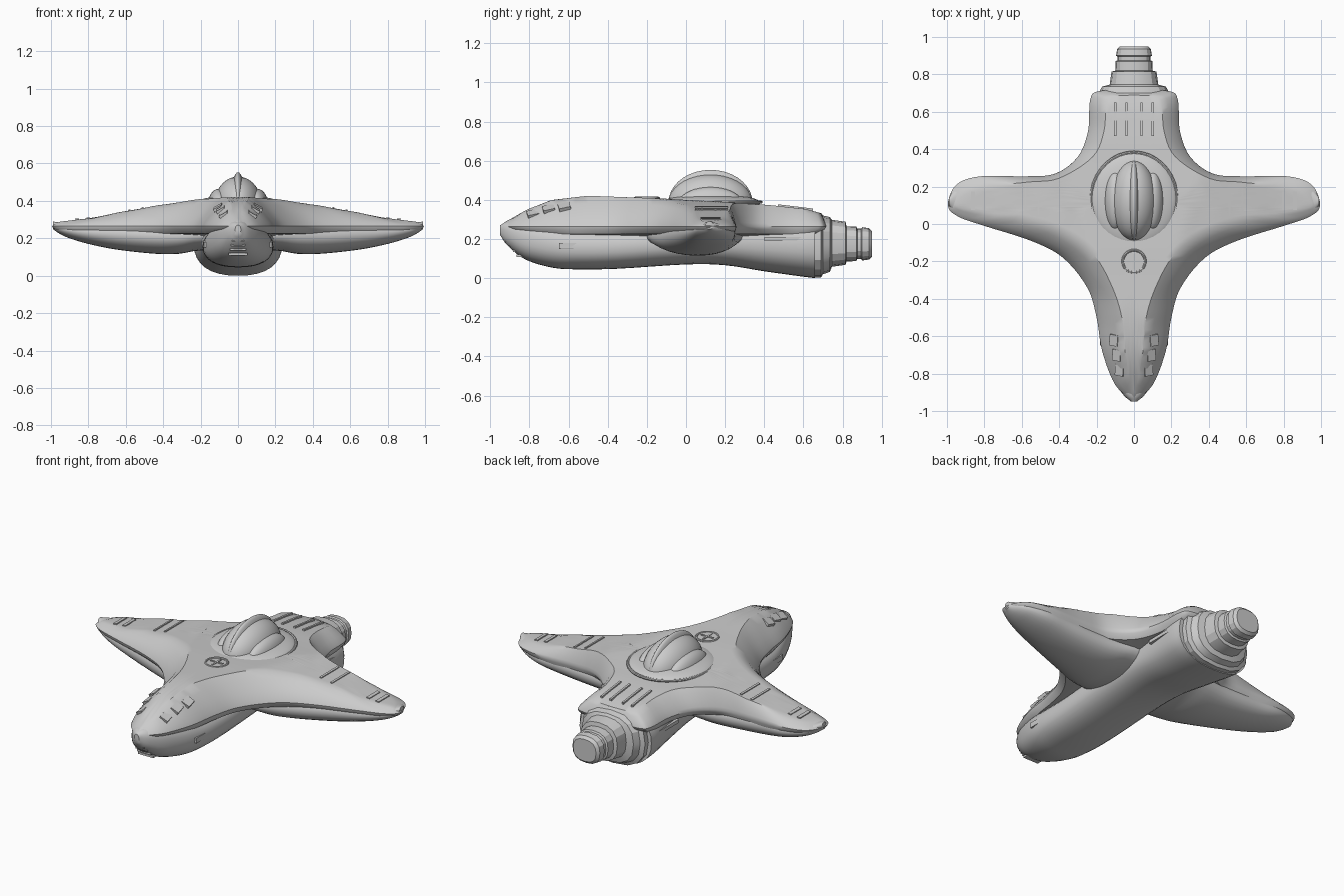
import bpy, bmesh, math
from mathutils import Vector

if "Cube" in bpy.data.objects:
    bpy.data.objects.remove(bpy.data.objects["Cube"])


def interp(tab, v):
    if v <= tab[0][0]:
        return tab[0][1]
    for (a, p), (b, q) in zip(tab, tab[1:]):
        if v <= b:
            t = (v - a) / (b - a)
            t = t * t * (3 - 2 * t) * 0.4 + t * 0.6
            return p + (q - p) * t
    return tab[-1][1]


def spline(pts, n):
    # Catmull-Rom through the points
    P = [Vector(p) for p in pts]
    P = [P[0] * 2 - P[1]] + P + [P[-1] * 2 - P[-2]]
    out = []
    for i in range(1, len(P) - 2):
        a, b, c, d = P[i - 1:i + 3]
        for k in range(n):
            t = k / n
            out.append(0.5 * (2 * b + (c - a) * t + (2 * a - 5 * b + 4 * c - d) * t * t
                              + (3 * b - a - 3 * c + d) * t ** 3))
    out.append(P[-2])
    return out


def loft(name, rings, angle=35):
    bm = bmesh.new()
    vr = [[bm.verts.new(p) for p in r] for r in rings]
    n = len(vr[0])
    for a, b in zip(vr, vr[1:]):
        for i in range(n):
            j = (i + 1) % n
            bm.faces.new((a[i], a[j], b[j], b[i]))
    bm.faces.new(vr[0])
    bm.faces.new(vr[-1])
    bmesh.ops.remove_doubles(bm, verts=bm.verts, dist=0.0002)
    bmesh.ops.recalc_face_normals(bm, faces=bm.faces)
    me = bpy.data.meshes.new(name)
    bm.to_mesh(me)
    bm.free()
    ob = bpy.data.objects.new(name, me)
    bpy.context.collection.objects.link(ob)
    smooth(ob, angle)
    return ob


def smooth(ob, angle=35):
    bpy.ops.object.select_all(action='DESELECT')
    ob.select_set(True)
    bpy.context.view_layer.objects.active = ob
    bpy.ops.object.shade_smooth_by_angle(angle=math.radians(angle))


def oval(n, power=0.85):
    for i in range(n):
        t = 2 * math.pi * i / n
        c, s = math.cos(t), math.sin(t)
        yield math.copysign(abs(c) ** power, c), math.copysign(abs(s) ** power, s)


# Star-shaped deck: outer rim, inner crease and a height rule for the top
outer = [(0, -.95), (.1, -.86), (.17, -.68), (.2, -.5), (.25, -.34), (.38, -.18), (.55, -.09),
         (.8, -.01), (.94, .04), (.995, .1), (.95, .21), (.82, .255), (.58, .255), (.42, .27),
         (.3, .36), (.245, .5), (.235, .66), (.19, .71), (0, .72)]
inner = [(0, -.9), (.03, -.8), (.05, -.66), (.065, -.5), (.115, -.34), (.21, -.17), (.36, -.05),
         (.57, .03), (.85, .07), (.95, .1), (.88, .17), (.74, .205), (.56, .225), (.4, .245),
         (.22, .36), (.16, .5), (.15, .64), (.12, .68), (0, .69)]
side_top = [(-.95, .26), (-.9, .3), (-.8, .355), (-.68, .4), (-.5, .42), (-.2, .41), (.1, .395),
            (.4, .375), (.6, .355), (.7, .33)]
front_top = [(0, .43), (.2, .41), (.4, .38), (.6, .345), (.8, .305), (1, .285)]


def top(x, y):
    return min(interp(side_top, y), interp(front_top, abs(x)))


def full(half):
    r = [Vector(p) for p in spline(half, 5)]
    return r + [Vector((-p.x, p.y)) for p in reversed(r[1:-1])]


rim, crease = full(outer), full(inner)
core = Vector((0, .1))
rings = []
for k in range(13):
    t = max(k / 12, .001)
    rings.append([(q.x, q.y, top(q.x, q.y)) for q in (core.lerp(p, t) for p in crease)])
for t, h in ((.35, .76), (.7, .4), (.92, .15), (1, 0)):
    row = []
    for a, b in zip(crease, rim):
        q = a.lerp(b, t)
        z = top(a.x, a.y)
        row.append((q.x, q.y, .265 + (z - .265) * h))
    rings.append(row)
for s, z in ((.99, .25), (.93, .225), (.6, .21), (.001, .2)):
    rings.append([(*core.lerp(p, s), z) for p in rim])
loft("deck", rings)

# Lower fuselage, nose to tail: y, half width, bottom, top
secs = [(-.95, .015, .22, .27), (-.91, .06, .165, .29), (-.82, .115, .095, .3), (-.68, .165, .053, .29),
        (-.55, .185, .045, .27), (-.35, .19, .048, .27), (0, .195, .07, .3), (.2, .2, .066, .31),
        (.4, .215, .035, .33), (.58, .235, .01, .335), (.66, .235, 0, .335)]
body = spline(secs, 4)
loft("fuselage", [[(s[1] * c, s[0], (s[2] + s[3]) / 2 + (s[3] - s[2]) / 2 * d) for c, d in oval(32)]
                  for s in body])

# Wing underside pods: x, front, back, bottom, top
wing = [(0, -.2, .3, .13, .3), (.2, -.2, .29, .135, .3), (.32, -.165, .27, .117, .3),
        (.45, -.115, .255, .118, .3), (.65, -.05, .25, .14, .3), (.8, -.005, .25, .17, .29),
        (.9, .03, .225, .2, .285), (.955, .06, .19, .225, .285), (.99, .1, .14, .25, .29)]
half = spline(wing, 4)
for sx, nm in ((1, "right"), (-1, "left")):
    loft("wing_pod_" + nm,
         [[(sx * s[0], (s[1] + s[2]) / 2 + (s[2] - s[1]) / 2 * c, (s[3] + s[4]) / 2 + (s[4] - s[3]) / 2 * d)
           for c, d in oval(28, .95)] for s in half])

# Tail collar and stepped nozzle: y, half width, half height, centre z
tail = [(.64, .215, .165, .168), (.69, .215, .165, .168), (.7, .19, .15, .17), (.735, .17, .14, .172),
        (.745, .13, .12, .178), (.815, .12, .11, .178), (.82, .1, .09, .175), (.87, .098, .088, .175),
        (.875, .088, .078, .175), (.895, .088, .078, .175), (.9, .096, .085, .175),
        (.935, .09, .08, .175), (.95, .075, .065, .175)]
loft("tail_nozzle", [[(w * c, y, z + h * d) for c, d in oval(16, .8)] for y, w, h, z in tail], 25)


def dome(name, loc, size):
    bpy.ops.mesh.primitive_uv_sphere_add(segments=36, ring_count=18, location=loc)
    ob = bpy.context.object
    ob.name = name
    ob.scale = size
    smooth(ob)


# Canopy: base swell, main bubble, side lobes and spine
dome("canopy_base", (0, .13, .385), (.23, .25, .045))
dome("canopy_bubble", (0, .125, .385), (.125, .215, .145))
dome("canopy_spine", (0, .125, .385), (.04, .215, .168))
for sx in (-1, 1):
    dome("canopy_lobe", (sx * .1, .125, .385), (.06, .16, .08))


def ring(name, loc, r, thick, scale=(1, 1, 1)):
    bpy.ops.mesh.primitive_torus_add(location=loc, major_radius=r, minor_radius=thick,
                                     major_segments=36, minor_segments=8)
    ob = bpy.context.object
    ob.name = name
    ob.scale = scale
    smooth(ob)


ring("deck_hatch", (0, -.2, .409), .06, .007)
ring("canopy_rim", (0, .13, .388), .23, .008, (1, 1.1, 1))


def block(name, loc, size, rot=(0, 0, 0)):
    bpy.ops.mesh.primitive_cube_add(size=1, location=loc, rotation=rot)
    ob = bpy.context.object
    ob.name = name
    ob.scale = size
    m = ob.modifiers.new("bevel", 'BEVEL')
    m.width = .004


# Raised panels, mirrored on both sides
for sx in (-1, 1):
    for x in (.04, .1):
        block("rear_deck_rib", (sx * x, .56, top(x, .56) + .002), (.012, .18, .012), (-.12, 0, 0))
    for x in (.51, .58):
        block("wing_rib", (sx * x, .13, top(x, .13) + .001), (.012, .17, .01), (0, sx * .17, 0))
    for x in (.8, .86):
        block("wing_tip_rib", (sx * x, .125, top(x, .125)), (.02, .1, .012), (0, sx * .1, 0))
    for y, x, z in ((-.62, .1, .355), (-.7, .085, .345), (-.78, .07, .32)):
        block("nose_panel", (sx * x, y, z), (.05, .06, .04), (.25, sx * .5, sx * .2))
    block("rear_side_strip", (sx * .222, .52, .2), (.02, .24, .02))
    block("nose_side_strip", (sx * .172, -.5, .165), (.02, .3, .03))

# Nose grille slats
for i in range(4):
    block("nose_grille", (0, -.845 - .02 * i, .115 + .025 * i), (.1 - .012 * i, .04, .012))

# Hatch spokes on the deck
for a in (0, math.pi / 2):
    block("hatch_bar", (0, -.2, .409), (.08, .01, .01), (0, 0, a))
